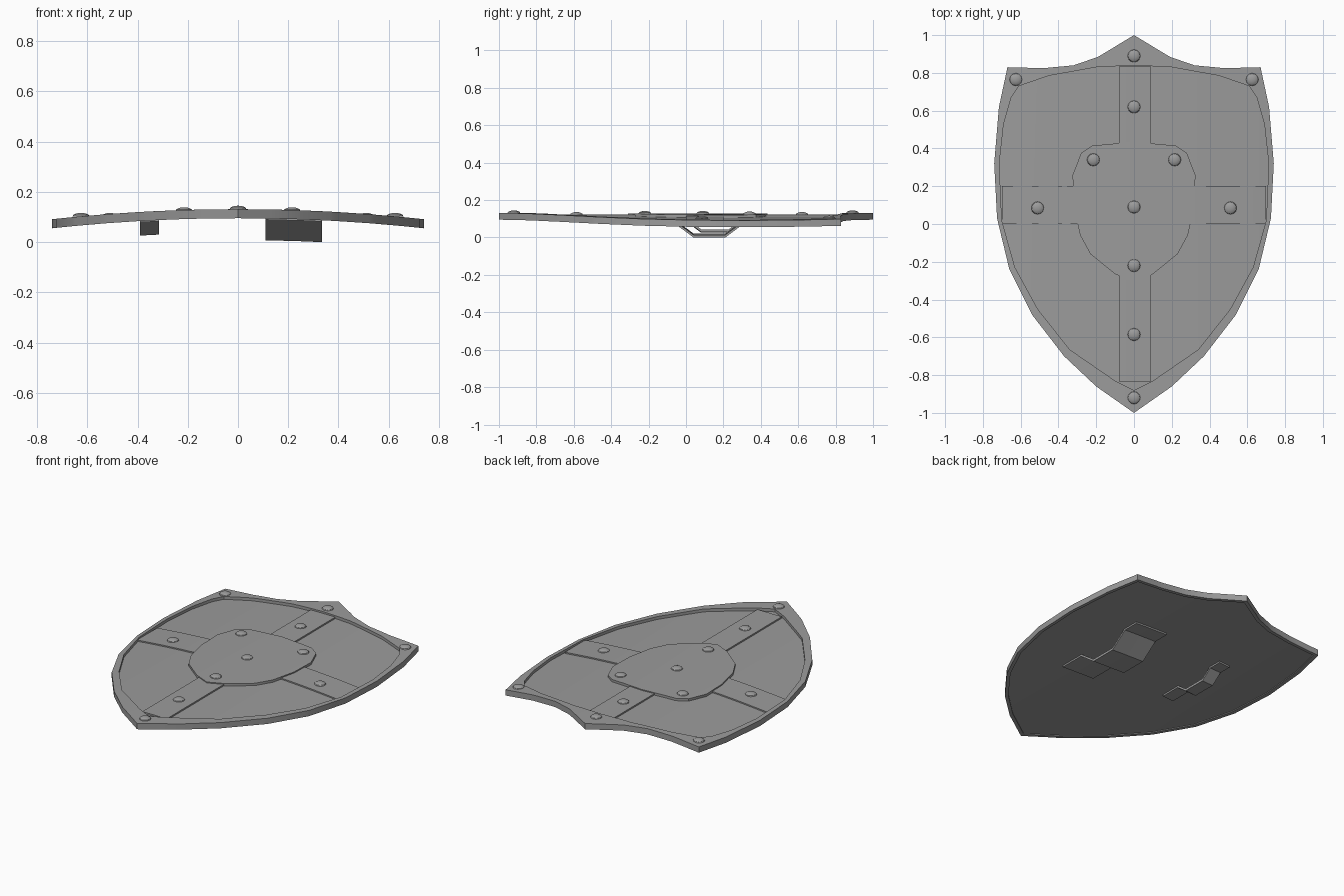
import bpy, bmesh, math
from mathutils import Matrix

cube = bpy.data.objects.get("Cube")
if cube:
    bpy.data.objects.remove(cube)

metal = bpy.data.materials.new("grey_metal")
metal.use_nodes = True
GREY = (0.33, 0.33, 0.33, 1)
metal.diffuse_color = GREY
metal.node_tree.nodes["Principled BSDF"].inputs["Base Color"].default_value = GREY


def bend(x):
    """Height drop of the curved shield away from its centre line."""
    return -0.04 * (x / 0.74) ** 2


def mirrored(half):
    """Close a right-hand outline that runs from top to bottom on the centre line."""
    return half + [(-x, y) for x, y in reversed(half[1:-1])]


def finish(name, bm, curve=True):
    """Cut the mesh into strips, bend it over the shield curve and add it."""
    if curve:
        for i in range(-5, 6):
            geom = bm.verts[:] + bm.edges[:] + bm.faces[:]
            bmesh.ops.bisect_plane(bm, geom=geom, plane_co=(i * 0.13, 0, 0), plane_no=(1, 0, 0), dist=1e-5)
        for v in bm.verts:
            v.co.z += bend(v.co.x)
    bmesh.ops.recalc_face_normals(bm, faces=bm.faces[:])
    mesh = bpy.data.meshes.new(name)
    bm.to_mesh(mesh)
    bm.free()
    mesh.materials.append(metal)
    obj = bpy.data.objects.new(name, mesh)
    bpy.context.collection.objects.link(obj)
    bpy.ops.object.select_all(action="DESELECT")
    obj.select_set(True)
    bpy.context.view_layer.objects.active = obj
    bpy.ops.object.shade_smooth_by_angle(angle=math.radians(25))
    return obj


def stack(name, sections):
    """Solid made by bridging equal-length outlines, each at its own height."""
    bm = bmesh.new()
    loops = [[bm.verts.new((x, y, z)) for x, y in outline] for outline, z in sections]
    for a, b in zip(loops, loops[1:]):
        for i in range(len(a)):
            j = (i + 1) % len(a)
            bm.faces.new((a[i], a[j], b[j], b[i]))
    bm.faces.new(loops[0])
    bm.faces.new(loops[-1])
    return finish(name, bm)


# Shield body: raised rim, sunken front panel and shallow recessed back
outer = mirrored([(0, 1), (0.19, 0.885), (0.32, 0.84), (0.48, 0.825), (0.67, 0.83), (0.715, 0.62),
                  (0.74, 0.32), (0.725, 0.03), (0.66, -0.24), (0.54, -0.48), (0.37, -0.7), (0.2, -0.86), (0, -1)])
inner = mirrored([(0, 0.84), (0.2, 0.83), (0.45, 0.785), (0.61, 0.73), (0.65, 0.67), (0.69, 0.53),
                  (0.713, 0.32), (0.7, 0.02), (0.63, -0.23), (0.51, -0.45), (0.34, -0.665), (0.1, -0.83), (0, -0.88)])
back = [(x * 0.97, y * 0.975) for x, y in outer]
stack("shield_body", [(inner, 0.113), (inner, 0.131), (outer, 0.131),
                      (outer, 0.095), (back, 0.095), (back, 0.1)])

# Crossed reinforcing bands
def band(name, x0, x1, y0, y1, top):
    outline = [(x0, y0), (x1, y0), (x1, y1), (x0, y1)]
    stack(name, [(outline, 0.108), (outline, top)])

band("vertical_band", -0.08, 0.09, -0.835, 0.835, 0.122)
band("horizontal_band", -0.7, 0.7, 0, 0.2, 0.121)

# Central boss plate
boss = mirrored([(0, 0.435), (0.22, 0.415), (0.28, 0.375), (0.325, 0.26), (0.32, 0.1),
                 (0.285, -0.06), (0.23, -0.16), (0.1, -0.265), (0, -0.31)])
stack("boss_plate", [(boss, 0.108), (boss, 0.128)])


# Low domed rivets
def rivet(name, x, y, z):
    bm = bmesh.new()
    bmesh.ops.create_uvsphere(bm, u_segments=12, v_segments=8, radius=1)
    bmesh.ops.delete(bm, geom=[v for v in bm.verts if v.co.z < -0.1], context="VERTS")
    bm.transform(Matrix.Translation((x, y, z + bend(x) - 0.001)) @ Matrix.Diagonal((0.034, 0.034, 0.015, 1)))
    finish(name, bm, curve=False)

for y in (0.89, -0.92):
    rivet("rim_rivet", 0, y, 0.131)
for y in (0.62, -0.585):
    rivet("band_rivet", 0, y, 0.122)
for y in (0.09, -0.22):
    rivet("boss_rivet", 0, y, 0.128)
for side in (-1, 1):
    rivet("corner_rivet", side * 0.625, 0.765, 0.131)
    rivet("boss_side_rivet", side * 0.215, 0.34, 0.128)
    rivet("band_side_rivet", side * 0.51, 0.085, 0.121)


# Folded straps on the back
def strap(name, x0, x1, path, thick):
    bm = bmesh.new()
    profile = path + [(y, z + thick) for y, z in reversed(path)]
    rings = [[bm.verts.new((x, y, z)) for y, z in profile] for x in (x0, x1)]
    n = len(path)
    for i in range(2 * n):
        j = (i + 1) % (2 * n)
        bm.faces.new((rings[0][i], rings[0][j], rings[1][j], rings[1][i]))
    for ring in rings:
        for i in range(n - 1):
            bm.faces.new((ring[i], ring[i + 1], ring[-2 - i], ring[-1 - i]))
    finish(name, bm)

strap("arm_strap", 0.11, 0.335,
      [(-0.23, 0.09), (-0.07, 0.09), (0.04, 0.008), (0.21, 0.008), (0.32, 0.09), (0.42, 0.09)], 0.014)
strap("hand_grip", -0.39, -0.315,
      [(-0.12, 0.09), (0.01, 0.09), (0.08, 0.037), (0.23, 0.037), (0.3, 0.09), (0.38, 0.09)], 0.014)
